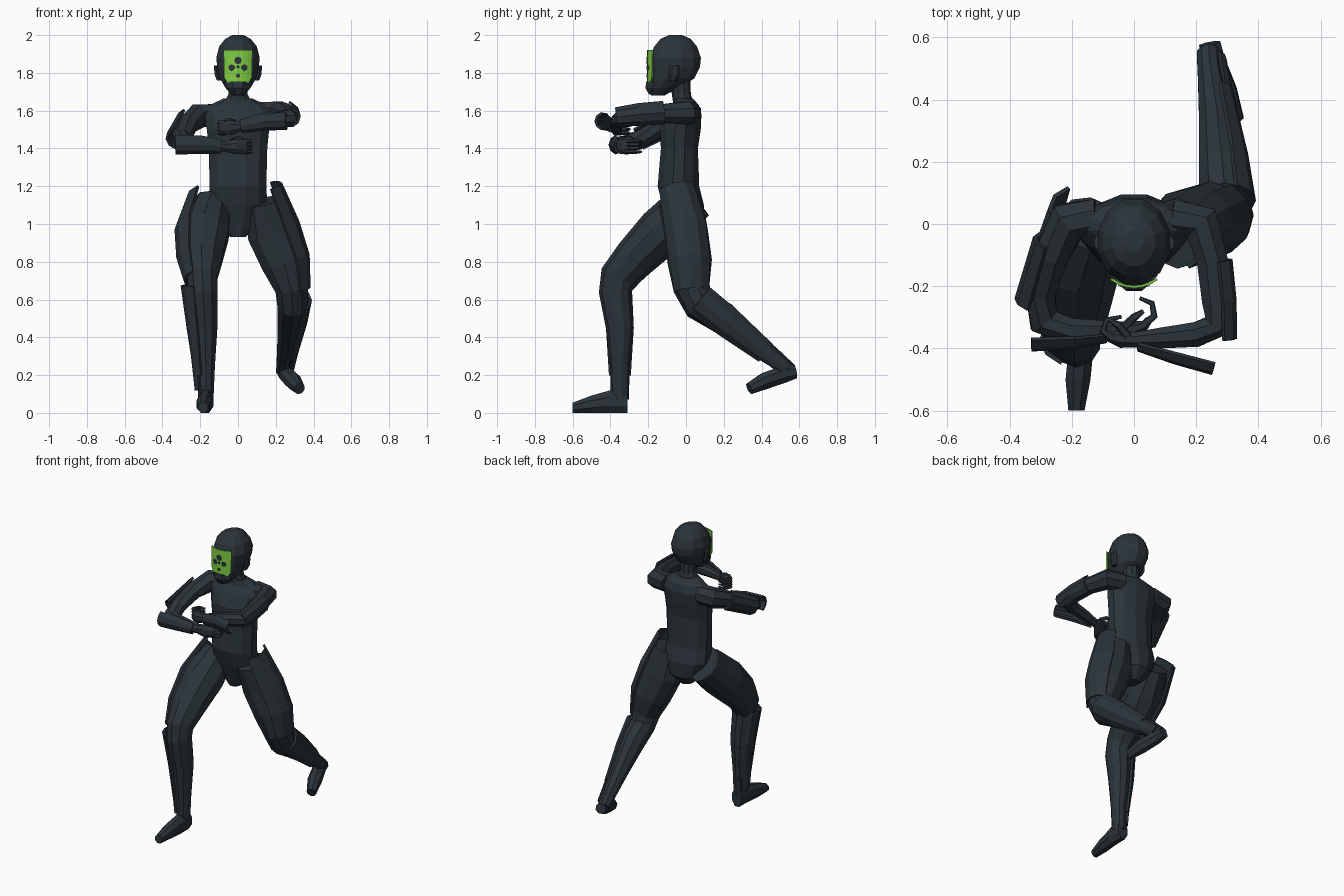
import bpy, bmesh, math
from mathutils import Vector


def material(name, rgb):
    m = bpy.data.materials.new(name)
    m.diffuse_color = (*rgb, 1)
    return m


SUIT = material("dark slate", (0.024, 0.034, 0.042))
GREEN = material("lime green", (0.22, 0.62, 0.06))
X, Z = (1, 0, 0), (0, 0, 1)


def add(name, bm, mat=SUIT, thick=0):
    bmesh.ops.recalc_face_normals(bm, faces=bm.faces)
    me = bpy.data.meshes.new(name)
    bm.to_mesh(me)
    bm.free()
    me.materials.append(mat)
    ob = bpy.data.objects.new(name, me)
    bpy.context.collection.objects.link(ob)
    if thick:
        s = ob.modifiers.new("thickness", 'SOLIDIFY')
        s.thickness, s.offset = thick, 0
    return ob


def sections(stations, hint, axis, angles):
    """Point rings around a path; a station is x, y, z, radius along hint, radius across."""
    pts = [Vector(s[:3]) for s in stations]
    rings = []
    for i, s in enumerate(stations):
        t = Vector(axis) if axis else pts[min(i + 1, len(pts) - 1)] - pts[max(i - 1, 0)]
        t.normalize()
        h = Vector(hint)
        u = (h - t * h.dot(t)).normalized()
        v = t.cross(u)
        rings.append([pts[i] + u * s[3] * math.cos(a) + v * s[4] * math.sin(a) for a in angles])
    return rings


def loft(name, stations, hint=X, axis=None, n=10):
    k = 1 / math.cos(math.pi / n)
    big = [(*s[:3], s[3] * k, s[4] * k) for s in stations]
    rings = sections(big, hint, axis, [(j + 0.5) * math.tau / n for j in range(n)])
    bm = bmesh.new()
    vs = [[bm.verts.new(p) for p in r] for r in rings]
    for a, b in zip(vs, vs[1:]):
        for j in range(n):
            bm.faces.new((a[j], a[(j + 1) % n], b[(j + 1) % n], b[j]))
    bm.faces.new(vs[0])
    bm.faces.new(vs[-1])
    return add(name, bm)


def panel(name, stations, a0, a1, hint=X, n=4):
    """Curved armour plate covering an arc of a limb."""
    angles = [math.radians(a0 + (a1 - a0) * j / n) for j in range(n + 1)]
    bm = bmesh.new()
    vs = [[bm.verts.new(p) for p in r] for r in sections(stations, hint, None, angles)]
    for a, b in zip(vs, vs[1:]):
        for j in range(n):
            bm.faces.new((a[j], a[j + 1], b[j + 1], b[j]))
    return add(name, bm, SUIT, 0.014)


# Torso with neck
loft("torso", [(0, -.02, .93, .04, .05), (0, 0, 1.0, .11, .09), (0, -.015, 1.1, .155, .11),
               (0, -.04, 1.2, .15, .11), (0, -.035, 1.4, .155, .098), (0, -.03, 1.5, .165, .108),
               (0, -.01, 1.58, .185, .092), (0, 0, 1.63, .15, .068), (0, -.015, 1.665, .075, .05)],
     axis=Z, n=12)
loft("neck", [(0, -.015, 1.64, .075, .05), (0, -.025, 1.69, .05, .048), (0, -.03, 1.78, .05, .05)], axis=Z)

# Helmet, chin guard and ear pieces
loft("helmet", [(0, -.15, 1.68, .03, .035), (0, -.12, 1.72, .066, .08), (0, -.075, 1.77, .095, .118),
                (0, -.06, 1.83, .11, .134), (0, -.057, 1.88, .115, .136), (0, -.055, 1.94, .1, .113),
                (0, -.055, 1.98, .068, .08), (0, -.055, 2.0, .03, .035)], axis=Z, n=12)
loft("chin_guard", [(0, -.165, 1.685, .032, .03), (0, -.155, 1.72, .06, .06), (0, -.135, 1.755, .075, .075)],
     axis=Z, n=8)
for s in (-1, 1):
    loft("ear_piece", [(s * .1, -.07, 1.76, .012, .02), (s * .112, -.06, 1.79, .012, .025),
                       (s * .118, -.06, 1.84, .01, .02)], axis=Z, n=6)


# Face plate, curved, with dark vents
def face_y(x):
    return -.202 + .026 * (x / .075) ** 2


bm = bmesh.new()
rows = []
for z, w in ((1.748, .055), (1.775, .072), (1.92, .074)):
    rows.append([bm.verts.new((w * (j / 3 - 1), face_y(w * (j / 3 - 1)), z)) for j in range(7)])
for a, b in zip(rows, rows[1:]):
    for j in range(6):
        bm.faces.new((a[j], a[j + 1], b[j + 1], b[j]))
add("face_plate", bm, GREEN, 0.008)

for x, z, r in ((0, 1.866, .02), (-.034, 1.828, .017), (.034, 1.828, .017), (0, 1.832, .009), (0, 1.785, .011)):
    bm = bmesh.new()
    bm.faces.new([bm.verts.new((px, face_y(px) - .007, z + r * math.sin(a)))
                  for a in [k * math.tau / 8 for k in range(8)] for px in [x + r * math.cos(a)]])
    add("face_vent", bm, SUIT, 0.002)

# Forward leg, bent, and its flat foot
loft("forward_leg", [(-.14, 0, 1.09, .1, .115), (-.18, -.13, .96, .132, .125), (-.195, -.27, .82, .112, .108),
                     (-.19, -.36, .715, .08, .095), (-.185, -.375, .64, .076, .082),
                     (-.175, -.35, .45, .066, .07), (-.17, -.35, .25, .048, .05), (-.17, -.35, .07, .04, .045)])
loft("forward_foot", [(-.17, -.31, .06, .036, .06), (-.17, -.4, .06, .04, .06),
                      (-.18, -.5, .046, .04, .046), (-.185, -.6, .027, .026, .027)], axis=(0, -1, 0), n=8)
panel("forward_thigh_plate", [(-.15, .04, 1.12, .12, .12), (-.18, -.13, .96, .15, .135),
                              (-.195, -.27, .82, .125, .118), (-.19, -.36, .7, .09, .1)], 120, 240)
panel("forward_shin_plate", [(-.185, -.37, .68, .112, .085), (-.175, -.35, .45, .09, .075),
                             (-.17, -.35, .2, .056, .058)], 115, 245)
panel("forward_ankle_plate", [(-.17, -.35, .3, .072, .05), (-.17, -.35, .12, .052, .05)], 130, 230)

# Trailing leg, pushed back with the heel raised
loft("trailing_leg", [(.14, -.03, 1.12, .1, .11), (.18, 0, .96, .132, .11), (.245, .02, .8, .122, .112),
                      (.285, .03, .66, .088, .092), (.29, .07, .575, .08, .085), (.28, .19, .505, .072, .082),
                      (.265, .34, .385, .056, .06), (.245, .48, .28, .04, .045), (.24, .55, .22, .038, .04)])
loft("trailing_foot", [(.243, .58, .215, .034, .032), (.255, .52, .205, .038, .045),
                       (.29, .42, .17, .042, .044), (.325, .335, .128, .028, .03)], n=8)
panel("trailing_thigh_plate", [(.12, -.05, 1.19, .11, .1), (.18, 0, .97, .145, .122),
                               (.245, .02, .8, .133, .12), (.28, .03, .64, .1, .1)], -60, 60)
panel("trailing_shin_plate", [(.285, .07, .6, .1, .09), (.275, .22, .48, .085, .085),
                              (.25, .42, .32, .062, .06)], -65, 65)
panel("trailing_ankle_plate", [(.25, .38, .35, .07, .05), (.242, .53, .23, .048, .045)], -50, 50)

# Lower arm, folded across the body
loft("lower_arm", [(-.12, .02, 1.58, .055, .06), (-.21, .01, 1.572, .062, .065), (-.265, -.1, 1.53, .05, .055),
                   (-.3, -.22, 1.46, .046, .048), (-.29, -.31, 1.425, .044, .05),
                   (-.2, -.345, 1.42, .042, .042), (-.06, -.34, 1.41, .026, .028)], hint=Z, n=8)
panel("lower_arm_shoulder_plate", [(-.255, -.06, 1.55, .065, .065), (-.31, -.26, 1.45, .06, .07)], 20, 160, Z)
panel("lower_arm_forearm_plate", [(-.33, -.345, 1.42, .052, .058), (-.2, -.345, 1.42, .048, .05),
                                  (-.09, -.34, 1.41, .036, .036)], 25, 155, Z)
loft("lower_hand", [(-.07, -.34, 1.41, .027, .025), (-.01, -.34, 1.41, .04, .028),
                    (.035, -.325, 1.41, .038, .016), (.05, -.305, 1.41, .03, .012)], hint=Z, n=8)

# Upper arm, raised in front of the chest
loft("upper_arm", [(.12, .02, 1.59, .055, .06), (.215, .005, 1.588, .06, .062), (.252, -.12, 1.585, .05, .05),
                   (.265, -.25, 1.572, .046, .046), (.27, -.325, 1.56, .046, .045),
                   (.2, -.355, 1.55, .04, .04), (.1, -.365, 1.535, .035, .034), (0, -.372, 1.515, .024, .024)],
     hint=Z, n=8)
panel("upper_arm_shoulder_plate", [(.25, -.12, 1.59, .06, .06), (.265, -.25, 1.58, .058, .058),
                                   (.268, -.37, 1.565, .05, .056)], -160, -20, Z)
panel("upper_arm_forearm_plate", [(.265, -.425, 1.545, .045, .055), (.14, -.395, 1.54, .045, .05),
                                  (.02, -.372, 1.518, .034, .032)], -155, -25, Z)
loft("upper_hand", [(.01, -.372, 1.515, .025, .024), (-.04, -.37, 1.51, .04, .028),
                    (-.08, -.36, 1.51, .036, .018), (-.095, -.345, 1.51, .03, .01)], hint=Z, n=8)

# Curled fingers and thumbs
LOWER = [(.03, -.325), (.065, -.295), (.058, -.255), (.018, -.238)]
UPPER = [(-.065, -.37), (-.1, -.345), (-.088, -.308), (-.04, -.298)]
for label, path, z0 in (("lower", LOWER, 1.382), ("upper", UPPER, 1.482)):
    for k in range(4):
        r = [.011, .01, .008, .005]
        loft(label + "_finger", [(x, y, z0 + .019 * k, q, q) for (x, y), q in zip(path, r)], hint=Z, n=5)
loft("lower_thumb", [(-.03, -.33, 1.44, .012, .012), (.0, -.3, 1.455, .011, .011), (.03, -.28, 1.45, .006, .006)],
     hint=Z, n=5)
loft("upper_thumb", [(-.02, -.36, 1.54, .012, .012), (-.05, -.325, 1.55, .011, .011), (-.075, -.31, 1.545, .006, .006)],
     hint=Z, n=5)
